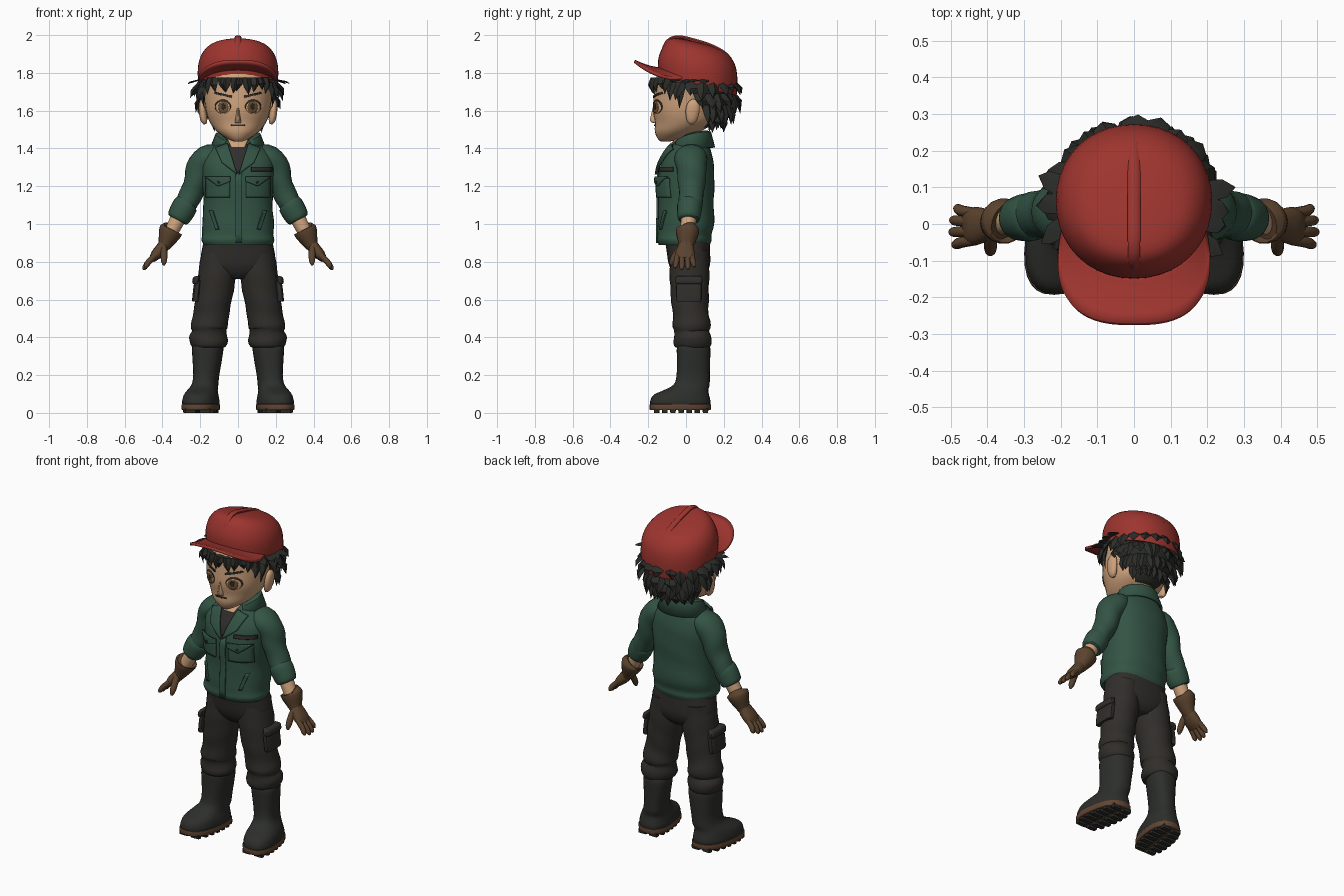
import bpy, bmesh, math, random
from mathutils import Vector
random.seed(4)


def mat(name, r, g, b):
    m = bpy.data.materials.new(name)
    m.diffuse_color = (r, g, b, 1)
    return m


RED = mat("cap_red", .34, .035, .028)
HAIR = mat("hair_black", .024, .026, .022)
SKIN = mat("skin", .62, .36, .2)
GREEN = mat("jacket_green", .033, .088, .058)
SHIRT = mat("shirt_dark", .03, .027, .025)
GLOVE = mat("glove_brown", .105, .056, .027)
CLOTH = mat("trouser_charcoal", .03, .027, .023)
BOOT = mat("boot_black", .026, .028, .024)
SOLE = mat("sole_brown", .12, .06, .032)
EYE = mat("eye_brown", .16, .085, .035)


def build(name, verts, faces, m, solid=0, fix=True):
    me = bpy.data.meshes.new(name)
    me.from_pydata([tuple(v) for v in verts], [], faces)
    if fix:
        bm = bmesh.new()
        bm.from_mesh(me)
        bmesh.ops.recalc_face_normals(bm, faces=bm.faces)
        bm.to_mesh(me)
        bm.free()
    me.materials.append(m)
    ob = bpy.data.objects.new(name, me)
    bpy.context.collection.objects.link(ob)
    if solid:
        md = ob.modifiers.new("thickness", 'SOLIDIFY')
        md.thickness, md.offset = solid, 0
    return ob


def dense(rings, k=3):
    """Catmull-Rom interpolation of ring tuples."""
    out, n = [], len(rings)
    for i in range(n - 1):
        p0, p1, p2, p3 = (rings[max(0, min(n - 1, i + j))] for j in (-1, 0, 1, 2))
        for s in range(k):
            t = s / k
            out.append(tuple(b + .5 * t * (c - a + t * (2*a - 5*b + 4*c - d + t * (3*(b - c) + d - a)))
                             for a, b, c, d in zip(p0, p1, p2, p3)))
    return out + [rings[-1]]


def se(a, e):
    c, s = math.cos(a), math.sin(a)
    return math.copysign(abs(c) ** (2 / e), c), math.copysign(abs(s) ** (2 / e), s)


def skin_rings(name, rows, m):
    n = len(rows[0])
    v = [p for r in rows for p in r]
    f = [(i*n + j, i*n + (j+1) % n, (i+1)*n + (j+1) % n, (i+1)*n + j)
         for i in range(len(rows) - 1) for j in range(n)]
    f += [tuple(range(n))[::-1], tuple(range(len(v) - n, len(v)))]
    return build(name, v, f, m)


def loft(name, rings, m, n=28, e=2.0, slope=0, shear=0, side=1, wrinkle=0):
    """Stacked horizontal rings (z, cx, cy, rx, ry)."""
    rows = []
    for z, cx, cy, rx, ry in dense(rings):
        row = []
        for j in range(n):
            a = 2 * math.pi * j / n
            c, s = se(a, e)
            w = 1 + wrinkle * math.sin(3*a + 45*z)
            y = cy + s * ry * w
            row.append((side * (cx + c * rx * w - shear * (y - cy)), y, z + slope * (y - cy)))
        rows.append(row)
    return skin_rings(name, rows, m)


def tube(name, pts, m, n=16, side=1, ref=(0, 1, 0), wrinkle=0, e=2.0):
    """Limb along a path (x, y, z, radius across, radius along ref)."""
    d = dense(pts)
    P = [Vector(p[:3]) for p in d]
    rows = []
    for i, p in enumerate(d):
        t = (P[min(i+1, len(P)-1)] - P[max(i-1, 0)]).normalized()
        A = t.cross(Vector(ref)).normalized()
        B = A.cross(t)
        row = []
        for j in range(n):
            an = 2 * math.pi * j / n
            c, s = se(an, e)
            w = 1 + wrinkle * math.sin(2*an + 50*p[2])
            q = P[i] + A * (c * p[3] * w) + B * (s * p[4] * w)
            row.append((q.x * side, q.y, q.z))
        rows.append(row)
    return skin_rings(name, rows, m)


def front_y(rings, e, x, z):
    d = sorted(dense(rings))
    z = max(d[0][0], min(d[-1][0] - 1e-5, z))
    for a, b in zip(d, d[1:]):
        if a[0] <= z <= b[0]:
            t = (z - a[0]) / max(1e-6, b[0] - a[0])
            cy, rx, ry = (a[k] + t * (b[k] - a[k]) for k in (2, 3, 4))
            return cy - ry * (1 - min(.97, abs(x) / rx) ** e) ** (1 / e)


def patch(name, corners, base, m, off, thick, side=1, disc=False, n=8):
    """Thin plate laid on a front surface; corners run around in (x, z)."""
    rings, e = base
    v = []
    for i in range(n + 1):
        for j in range(n + 1):
            u, w = j / n, i / n
            if disc:
                U, W = 2*u - 1, 2*w - 1
                u, w = (U * math.sqrt(1 - W*W/2) + 1) / 2, (W * math.sqrt(1 - U*U/2) + 1) / 2
            x, z = ((1-w) * ((1-u)*a + u*b) + w * ((1-u)*d + u*c) for a, b, c, d in zip(*corners))
            v.append((x * side, front_y(rings, e, x, z) - off, z))
    k = n + 1
    f = [(i*k + j, i*k + j + 1, (i+1)*k + j + 1, (i+1)*k + j) for i in range(n) for j in range(n)]
    return build(name, v, [q[::side] for q in f], m, thick, False)


def box4(x, z, w, h):
    return [(x-w, z-h), (x+w, z-h), (x+w, z+h), (x-w, z+h)]


# head, neck, nose
HEAD = [(1.437, 0, -.11, .025, .025), (1.455, 0, -.08, .062, .072), (1.49, 0, -.045, .112, .12),
        (1.54, 0, -.005, .15, .16), (1.6, 0, 0, .17, .175), (1.68, 0, .01, .18, .18),
        (1.78, 0, .03, .185, .185), (1.86, 0, .04, .14, .14)]
HB = (HEAD, 2.0)
loft("head", HEAD, SKIN)
loft("neck", [(1.36, 0, .03, .07, .065), (1.44, 0, .025, .06, .06), (1.52, 0, .02, .06, .06)], SKIN, 18)
loft("nose", [(1.535, 0, -.155, .018, .02), (1.548, 0, -.16, .016, .032), (1.59, 0, -.165, .01, .018),
              (1.63, 0, -.165, .006, .008)], SKIN, 10)
patch("mouth", box4(0, 1.522, .036, .004), HB, HAIR, .003, .004)

# torso of the jacket
TORSO = [(.89, 0, -.01, .182, .135), (.915, 0, -.01, .193, .145), (.945, 0, -.008, .188, .143),
         (1.0, 0, 0, .19, .15), (1.1, 0, 0, .183, .146), (1.2, 0, 0, .188, .15), (1.3, 0, .005, .195, .143),
         (1.37, 0, .015, .178, .122), (1.42, 0, .025, .125, .098), (1.45, 0, .03, .085, .078)]
TB = (TORSO, 2.3)
loft("jacket_body", TORSO, GREEN, 36, 2.3, wrinkle=.008)
v, K = [], 24
for i in range(K + 1):
    u = 2 * i / K - 1
    a = u * math.radians(145)
    drop = .05 * abs(u) ** 3
    for rx, ry, z in ((.085, .078, 1.42), (.098, .085, 1.49), (.115, .098, 1.485), (.145, .118, 1.405)):
        v.append((rx * math.sin(a), .03 + ry * math.cos(a), z - drop))
build("collar", v, [(i*4 + j, i*4 + j + 1, i*4 + j + 5, i*4 + j + 4) for i in range(K) for j in range(3)], GREEN, .012)
patch("shirt_front", [(-.004, 1.27), (.004, 1.27), (.065, 1.42), (-.065, 1.42)], TB, SHIRT, .004, .006)
patch("throat", [(-.035, 1.405), (.035, 1.405), (.055, 1.447), (-.055, 1.447)], TB, SKIN, .007, .006)
patch("placket", box4(.004, 1.085, .018, .185), TB, GREEN, .004, .01)
patch("name_tape", box4(.125, 1.29, .055, .011), TB, SHIRT, .006, .008)

# trousers seat
loft("trouser_hips", [(.93, 0, .005, .175, .12), (.86, 0, .012, .192, .115), (.79, 0, .018, .196, .11),
                      (.74, 0, .02, .15, .09), (.71, 0, .02, .08, .06)], CLOTH, 32, 2.4)

# everything that comes in pairs
for s, L in ((1, "left_"), (-1, "right_")):
    # face details
    patch(L + "eye_rim", box4(.08, 1.622, .042, .037), HB, HAIR, .002, .003, s, True)
    patch(L + "eye_white", box4(.08, 1.617, .037, .033), HB, SKIN, .004, .003, s, True)
    patch(L + "iris", box4(.077, 1.618, .026, .031), HB, EYE, .006, .003, s, True)
    patch(L + "pupil", box4(.077, 1.622, .011, .015), HB, HAIR, .008, .003, s, True)
    patch(L + "brow", [(.035, 1.668), (.125, 1.69), (.12, 1.699), (.033, 1.68)], HB, HAIR, .004, .005, s)
    tube(L + "ear", [(.172, .03, 1.53, .008, .012), (.18, .03, 1.55, .018, .028), (.188, .035, 1.6, .02, .038),
                     (.19, .04, 1.64, .016, .03), (.188, .042, 1.66, .006, .01)], SKIN, 14, s)
    # lapels and pockets
    patch(L + "lapel", [(.004, 1.262), (.085, 1.325), (.118, 1.4), (.055, 1.425)], TB, GREEN, .014, .014, s)
    patch(L + "chest_pocket", box4(.105, 1.19, .062, .05), TB, GREEN, .006, .014, s)
    patch(L + "pocket_flap", [(.04, 1.225), (.105, 1.2), (.172, 1.25), (.04, 1.25)], TB, GREEN, .016, .014, s)
    patch(L + "flap_button", box4(.103, 1.22, .007, .007), TB, SHIRT, .025, .006, s, True, 4)
    patch(L + "waist_welt", [(.1, .97), (.118, .97), (.15, 1.07), (.132, 1.07)], TB, GREEN, .004, .01, s)
    # sleeve, rolled cuff, forearm
    tube(L + "sleeve", [(.1, .025, 1.375, .05, .07), (.16, .025, 1.35, .072, .085), (.203, .03, 1.29, .073, .08),
                        (.23, .03, 1.2, .062, .07), (.268, .025, 1.12, .06, .064), (.305, .018, 1.05, .055, .058)],
         GREEN, 20, s, wrinkle=.03)
    tube(L + "sleeve_cuff", [(.268, .022, 1.115, .056, .058), (.278, .02, 1.1, .066, .066), (.3, .017, 1.06, .066, .064),
                             (.321, .014, 1.025, .056, .056), (.322, .014, 1.023, .03, .03)], GREEN, 20, s)
    tube(L + "forearm", [(.3, .018, 1.06, .042, .042), (.34, .01, .985, .039, .04), (.38, .004, .91, .034, .035)],
         SKIN, 16, s)
    # glove
    tube(L + "glove_cuff", [(.352, .008, .972, .05, .052), (.354, .008, .968, .062, .062), (.366, .006, .94, .057, .058),
                            (.386, .002, .895, .038, .042), (.4, 0, .875, .03, .038)], GLOVE, 18, s)
    tube(L + "glove_palm", [(.388, 0, .895, .03, .036), (.41, -.003, .865, .031, .047), (.435, -.006, .836, .028, .052),
                            (.455, -.01, .812, .018, .045)], GLOVE, 16, s, e=2.4)
    for i, (y0, y1, ln) in enumerate([(.03, .042, .8), (.006, .01, .97), (-.02, -.022, 1), (-.044, -.056, .88)]):
        x1, z1 = .44 + .062 * ln, .83 - .072 * ln
        tube(L + "finger_%d" % (i + 1), [(.43, y0, .842, .015, .014), (.47, (y0+y1)/2, .803, .016, .015),
                                         (x1 - .008, y1, z1 + .012, .013, .013), (x1, y1, z1, .005, .005)], GLOVE, 10, s)
    tube(L + "thumb", [(.395, -.02, .885, .018, .02), (.392, -.05, .845, .018, .019), (.392, -.072, .805, .016, .016),
                       (.393, -.08, .782, .006, .006)], GLOVE, 10, s)
    # trouser leg with gathered knee and cargo pocket
    tube(L + "trouser_leg", [(.1, .018, .86, .09, .1), (.108, .018, .75, .1, .105), (.128, .02, .62, .098, .1),
                             (.142, .025, .52, .093, .095), (.152, .03, .46, .1, .1), (.152, .03, .43, .09, .093),
                             (.156, .034, .39, .102, .102), (.16, .036, .355, .093, .095), (.16, .036, .34, .07, .075)],
         CLOTH, 24, s, wrinkle=.022)
    for nm, z0, z1, d in (("cargo_pocket", .59, .7, 0), ("cargo_flap", .68, .725, .008)):
        loft(L + nm, [(z0, .222 - .1*(z0-.6) + d/2, .015, .012, .055), (z0 + .008, .224 - .1*(z0-.6) + d, .015, .018, .066 + d/2),
                      (z1 - .008, .224 - .1*(z1-.6) + d, .015, .018, .066 + d/2), (z1, .22 - .1*(z1-.6), .015, .012, .06)],
             CLOTH, 20, 4, side=s)
    # boot, welt and treads
    loft(L + "boot", [(.035, .197, -.03, .092, .156), (.06, .197, -.03, .095, .16), (.095, .195, -.025, .088, .147),
                      (.12, .188, .0, .078, .118), (.15, .175, .03, .069, .095), (.2, .168, .038, .067, .088),
                      (.28, .163, .04, .076, .088), (.35, .16, .04, .081, .088), (.375, .16, .04, .06, .07)],
         BOOT, 28, 2.4, shear=.13, side=s)
    loft(L + "sole", [(.014, .197, -.03, .09, .155), (.018, .197, -.03, .097, .162), (.042, .197, -.03, .098, .163),
                      (.046, .197, -.03, .092, .158)], SOLE, 28, 2.5, shear=.13, side=s)
    for i in range(7):
        y = -.155 + i * .043
        w = .09 * (1 - min(.98, abs((y + .03) / .165)) ** 2.5) ** .4
        cx = .197 - .13 * (y + .03)
        for k in (-1, 1):
            loft(L + "tread_%d_%s" % (i + 1, "outer" if k > 0 else "inner"),
                 [(0, cx + k * w * .56, y, w * .42, .014), (.024, cx + k * w * .56, y, w * .45, .016)], BOOT, 8, 6, side=s)

# cap crown, seam ridge and curved visor
loft("cap_crown", [(1.728, 0, .062, .203, .2), (1.735, 0, .062, .209, .207), (1.82, 0, .062, .213, .21),
                   (1.89, 0, .066, .196, .192), (1.94, 0, .06, .152, .155), (1.962, 0, .045, .085, .095),
                   (1.97, 0, .03, .01, .01)], RED, 40, 2.1, slope=-.22)
tube("cap_seam", [(0, -.128, 1.9, .008, .014), (0, -.1, 1.965, .01, .016), (0, -.045, 1.989, .01, .018),
                  (0, .04, 1.971, .012, .018), (0, .14, 1.938, .012, .018), (0, .215, 1.895, .01, .016),
                  (0, .255, 1.84, .006, .01)], RED, 10, ref=(1, 0, 0))
v, K, R = [], 28, 5
for i in range(K + 1):
    a = math.radians(-88 + 176 * i / K)
    c, sn = math.cos(a), math.sin(a)
    xi, yi, zi = .2 * math.sin(a * .8), .07 - .2 * math.cos(a * .8), 1.775 + .045 * c
    xo, yo, zo = math.copysign(.208 * abs(sn) ** .75, sn), -.06 - .213 * c ** .65, 1.772 + .09 * c ** 1.3
    for j in range(R + 1):
        t = j / R
        v.append((xi + t*(xo-xi), yi + t*(yo-yi), zi + t*(zo-zi) - .03 * t * (1-t)))
k = R + 1
build("cap_visor", v, [(i*k + j, i*k + j + 1, (i+1)*k + j + 1, (i+1)*k + j) for i in range(K) for j in range(R)], RED, .016)

# hair mass and pointed locks
loft("hair_mass", [(1.51, 0, .08, .07, .05), (1.54, 0, .085, .105, .08), (1.61, 0, .092, .15, .125),
                   (1.69, 0, .085, .187, .167), (1.76, 0, .065, .198, .19), (1.8, 0, .06, .17, .17)], HAIR, 28)
HV, HF = [], []


def lock(p, q, w, thick=.018):
    p, q = Vector(p), Vector(q)
    out = Vector((p.x, p.y - .04, 0)).normalized()
    tan = Vector((-out.y, out.x, 0))
    b = len(HV)
    for c, k in ((p, 1), (p.lerp(q, .5) + out * .012, .85)):
        HV.extend([c + tan*w*k, c + out*thick*k, c - tan*w*k, c - out*thick*k])
    HV.append(q)
    for j in range(4):
        n = (j + 1) % 4
        HF.extend([(b+j, b+n, b+4+n, b+4+j), (b+4+j, b+4+n, b+8)])
    HF.append((b+3, b+2, b+1, b))


# rows: start, end angle, count, root z, cy, rx, ry, drop, outward, width
for a0, a1, n, z, cy, rx, ry, drop, out, w in (
        (4, 50, 5, 1.775, .025, .185, .195, .075, .008, .026), (52, 178, 9, 1.755, .06, .193, .188, .085, .05, .036),
        (60, 100, 4, 1.765, .06, .195, .19, .02, .072, .03), (86, 176, 7, 1.69, .085, .182, .162, .09, .042, .036),
        (102, 174, 6, 1.63, .09, .155, .13, .09, .03, .033), (115, 172, 5, 1.575, .088, .12, .1, .075, .015, .028)):
    for s in (1, -1):
        for i in range(n):
            a = s * math.radians(a0 + (a1 - a0) * i / (n - 1) + random.uniform(-3, 3))
            o, d = out * random.uniform(.7, 1.25), drop * random.uniform(.75, 1.25)
            tw = a + s * random.uniform(-.12, .12)
            lock((rx * math.sin(a), cy - ry * math.cos(a), z),
                 ((rx + o) * math.sin(tw), cy - (ry + o) * math.cos(tw), z - d), w)
for s in (1, -1):
    lock((s*.182, -.02, 1.74), (s*.178, -.035, 1.61), .022, .012)
    lock((s*.17, -.07, 1.75), (s*.175, -.085, 1.65), .022, .012)
build("hair_locks", HV, HF, HAIR)

# smooth shading with crisp edges
for o in bpy.context.scene.objects:
    o.select_set(True)
    bpy.context.view_layer.objects.active = o
bpy.ops.object.shade_smooth_by_angle(angle=math.radians(42))
